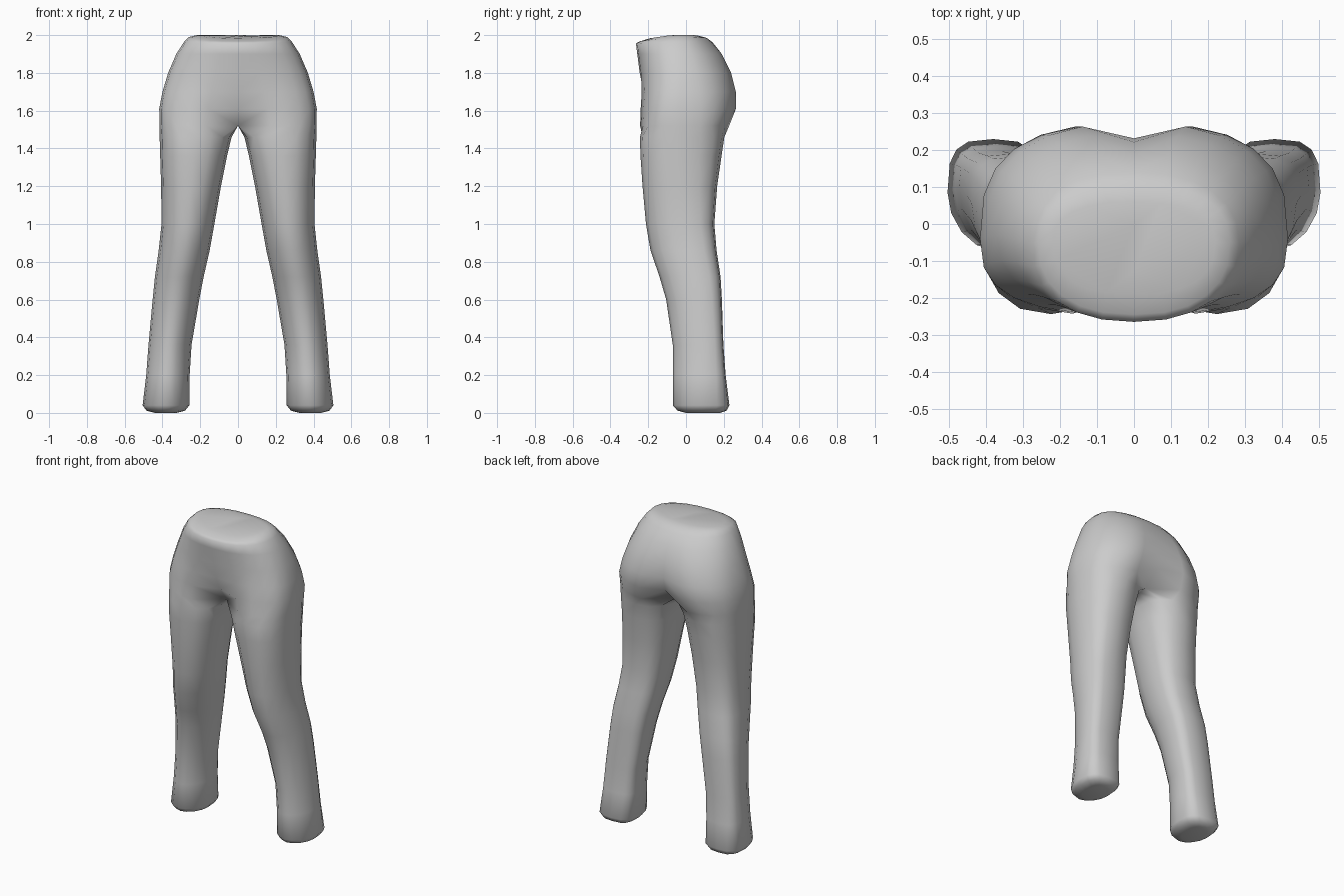
import bpy, bmesh
from math import sin, cos, pi, copysign

if "Cube" in bpy.data.objects:
    bpy.data.objects.remove(bpy.data.objects["Cube"])

N = 16  # vertices in each ring


def power(v, e):
    return copysign(abs(v) ** e, v)


def leg_ring(z, inner, outer, front, back, taper, shift):
    """Ring around one leg; taper squares the back and narrows the front, shift moves the widest line back."""
    cx, cy = (inner + outer) / 2, (front + back) / 2 + shift
    rx = (outer - inner) / 2
    pts = []
    for k in range(N):
        a = 2 * pi * k / N
        e = 0.85 - copysign(taper, sin(a))
        reach = back - cy if sin(a) > 0 else cy - front
        pts.append((cx + rx * power(cos(a), e), cy + reach * power(sin(a), e), z))
    return pts


def hip_ring(z, outer, front, mid, back, front_dip, back_dip, slope, e):
    """Half outline of the hips, closed by a straight run along x = 0."""
    pts = []
    for k in range(N):
        s = k if k <= N // 2 else k - N
        if abs(s) < 6:
            a = s / 6 * pi / 2
            x = outer * power(cos(a), e)
            reach = back - mid if s > 0 else mid - front
            y = mid + reach * power(sin(a), e)
        else:
            x = 0
            t = (k - 6) / 4
            y = (back - back_dip) * (1 - t) + (front + front_dip) * t
        pts.append((x, y, z - slope * max(0, -y - 0.08) - slope * 0.5 * max(0, y - 0.04)))
    return pts


# Leg sections: height, inner x, outer x, front y, back y, taper, shift
legs = [
    (0.0, 0.325, 0.44, 0.0, 0.18, 0.2, 0),
    (0.012, 0.28, 0.485, -0.045, 0.215, 0.22, 0),
    (0.04, 0.258, 0.505, -0.07, 0.23, 0.22, 0.005),
    (0.2, 0.256, 0.486, -0.07, 0.21, 0.24, 0.025),
    (0.36, 0.246, 0.474, -0.07, 0.198, 0.22, 0.035),
    (0.6, 0.205, 0.452, -0.105, 0.19, 0.2, 0.035),
    (0.72, 0.182, 0.44, -0.14, 0.183, 0.2, 0.035),
    (0.86, 0.15, 0.42, -0.188, 0.162, 0.18, 0.035),
    (1.0, 0.125, 0.405, -0.212, 0.15, 0.14, 0.03),
    (1.2, 0.09, 0.407, -0.23, 0.165, 0.08, 0.015),
    (1.36, 0.058, 0.412, -0.241, 0.188, 0.02, 0),
    (1.46, 0.034, 0.415, -0.244, 0.203, 0, 0),
]
# Hip sections: height, outer x, front y, widest y, back y, front dip, back dip, slope, roundness
hips = [
    (1.52, 0.416, -0.248, -0.03, 0.235, 0.13, 0.13, 0, 0.68),
    (1.61, 0.417, -0.245, -0.04, 0.272, 0.06, 0.06, 0, 0.72),
    (1.7, 0.4, -0.24, -0.035, 0.272, 0.015, 0.04, 0, 0.78),
    (1.8, 0.37, -0.245, -0.03, 0.247, 0, 0.025, 0, 0.85),
    (1.9, 0.327, -0.258, -0.04, 0.197, 0, 0.012, 0, 0.9),
    (1.965, 0.285, -0.265, -0.05, 0.14, 0, 0, 0.05, 0.88),
    (1.99, 0.26, -0.245, -0.05, 0.11, 0, 0, 0.14, 0.85),
    (2.0, 0.22, -0.19, -0.05, 0.06, 0, 0, 0.15, 0.8),
]

# Loft one half
bm = bmesh.new()
rings = [[bm.verts.new(p) for p in ring] for ring in
         [leg_ring(*s) for s in legs] + [hip_ring(*s) for s in hips]]
for low, high in zip(rings, rings[1:]):
    for k in range(N):
        j = (k + 1) % N
        quad = (low[k], low[j], high[j], high[k])
        if any(v.co.x > 1e-5 for v in quad):  # leave the middle open
            bm.faces.new(quad)
bm.faces.new(rings[0][::-1])
bm.faces.new(rings[-1])
bmesh.ops.recalc_face_normals(bm, faces=bm.faces)
for f in bm.faces:
    f.smooth = True

mesh = bpy.data.meshes.new("legs_and_hips")
bm.to_mesh(mesh)
bm.free()
body = bpy.data.objects.new("legs_and_hips", mesh)
bpy.context.collection.objects.link(body)

# Mirror to the other leg and weld the middle
mirror = body.modifiers.new("mirror", 'MIRROR')
mirror.use_clip = True
mirror.merge_threshold = 0.001

grey = bpy.data.materials.new("plain_grey")
grey.use_nodes = True
color = (0.6, 0.6, 0.6, 1)
grey.diffuse_color = color
grey.node_tree.nodes["Principled BSDF"].inputs["Base Color"].default_value = color
mesh.materials.append(grey)
